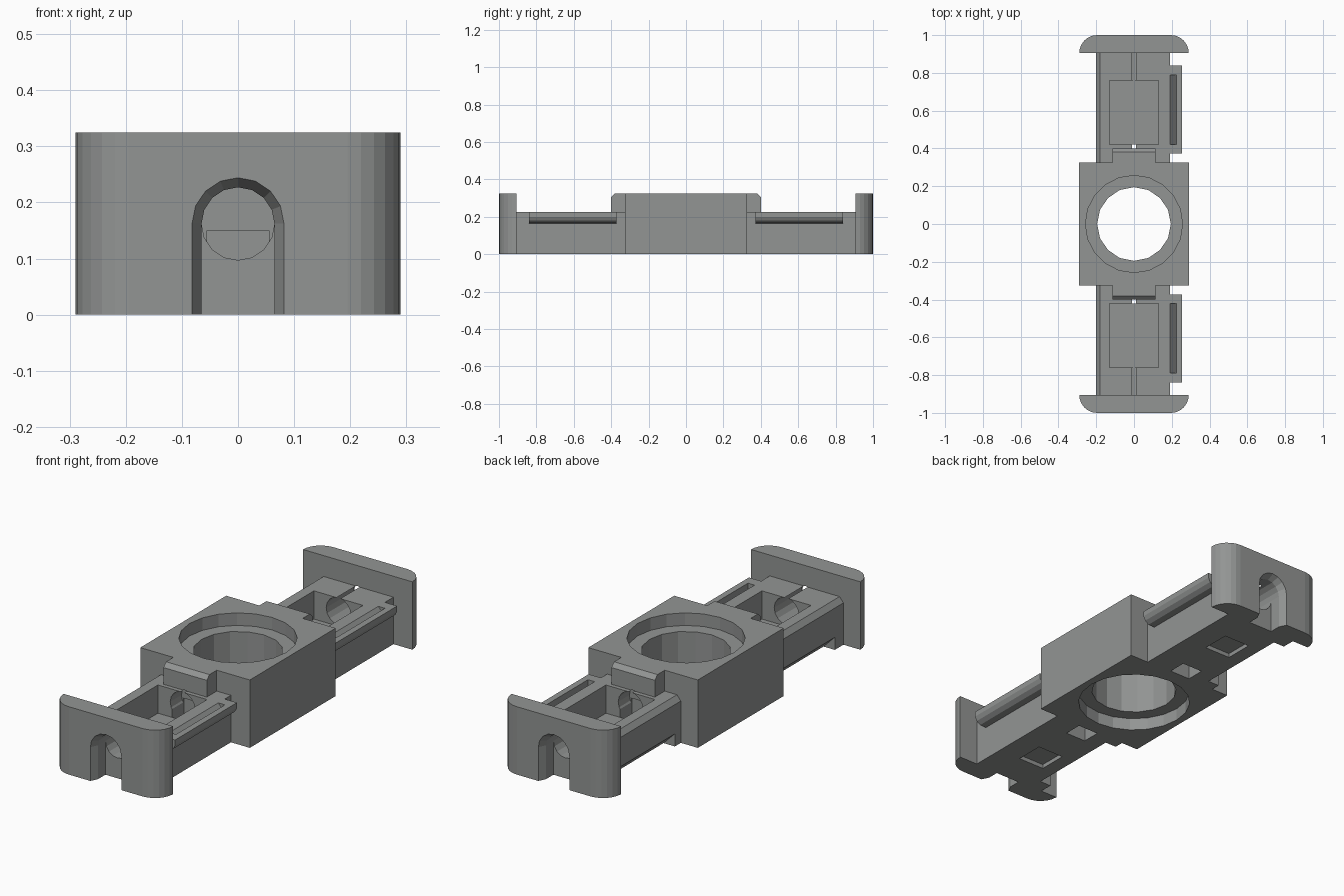
import bpy, bmesh
from math import pi, sin, cos
from mathutils import Vector

old = bpy.data.objects.get("Cube")
if old:
    bpy.data.objects.remove(old, do_unlink=True)

grey = bpy.data.materials.new("mid grey")
grey.use_nodes = True
colour = (0.29, 0.30, 0.295, 1)
grey.diffuse_color = colour
grey.node_tree.nodes["Principled BSDF"].inputs["Base Color"].default_value = colour


def loft(name, rings):
    """Join equal rings of points into a closed solid."""
    bm = bmesh.new()
    rows = [[bm.verts.new(p) for p in ring] for ring in rings]
    bm.faces.new(rows[0])
    bm.faces.new(rows[-1])
    n = len(rows[0])
    for a, b in zip(rows, rows[1:]):
        for i in range(n):
            j = (i + 1) % n
            bm.faces.new((a[i], a[j], b[j], b[i]))
    bmesh.ops.recalc_face_normals(bm, faces=bm.faces)
    mesh = bpy.data.meshes.new(name)
    bm.to_mesh(mesh)
    bm.free()
    mesh.materials.append(grey)
    obj = bpy.data.objects.new(name, mesh)
    bpy.context.collection.objects.link(obj)
    return obj


def prism(name, pts, axis, lo, hi):
    """Extrude a 2D outline along an axis."""
    def place(p, t):
        c = list(p)
        c.insert("xyz".index(axis), t)
        return Vector(c)
    return loft(name, [[place(p, t) for p in pts] for t in (lo, hi)])


def box(name, x0, x1, y0, y1, z0, z1):
    return prism(name, [(x0, y0), (x1, y0), (x1, y1), (x0, y1)], "z", z0, z1)


def circle(r, n, v=0.0):
    return [(r * cos(2 * pi * i / n), v + r * sin(2 * pi * i / n)) for i in range(n)]


def cut(target, *cutters):
    """Subtract each cutter, then discard it."""
    bpy.context.view_layer.objects.active = target
    for c in cutters:
        mod = target.modifiers.new("cut", "BOOLEAN")
        mod.operation = "DIFFERENCE"
        mod.solver = "EXACT"
        mod.object = c
        bpy.ops.object.modifier_apply(modifier=mod.name)
        bpy.data.objects.remove(c, do_unlink=True)


def mirror_y(obj):
    mod = obj.modifiers.new("both ends", "MIRROR")
    mod.use_axis = (False, True, False)
    mod.use_clip = False
    mod.use_mirror_merge = False


H, TOP, AXLE, R = 0.325, 0.225, 0.162, 0.065


def axle_bore():
    return prism("bore", circle(R, 16, AXLE), "y", 0.335, 0.96)


# Central hub with a bore recessed on both faces
hub = box("centre_hub", -0.29, 0.29, -H, H, 0, H)
cut(hub, prism("bore", circle(0.195, 16), "z", -0.1, 0.5),
    prism("upper_recess", circle(0.257, 20), "z", H - 0.06, 0.5),
    prism("lower_recess", circle(0.257, 20), "z", -0.1, 0.06))

# Arm with open tray, axle channel and underside pockets
arm = prism("arm", [(-0.2, 0), (0.19, 0), (0.19, TOP), (-0.18, TOP), (-0.2, 0.2)],
            "y", 0.32, 0.91)
bevel = [(-0.25, -0.05), (-0.09, -0.05), (-0.25, 0.11)]
cut(arm, box("tray", -0.13, 0.13, 0.42, 0.76, 0.09, 0.4), axle_bore(),
    box("hub_pocket", -0.055, 0.055, 0.33, 0.42, -0.1, 0.15),
    box("shallow_pocket", -0.07, 0.07, 0.6, 0.74, -0.1, 0.02),
    prism("clip_relief", bevel, "y", 0.37, 0.84))
mirror_y(arm)

# Chamfered lug between hub and tray
lug = prism("lug", [(0.32, 0.2), (0.4, 0.2), (0.4, 0.305), (0.38, H), (0.32, H)],
            "x", -0.115, 0.115)
cut(lug, axle_bore())
mirror_y(lug)

# End cap with rounded outer corners and an arched slot
corner = [(0.195 + 0.095 * cos(a), 0.905 + 0.095 * sin(a))
          for a in (i * pi / 12 for i in range(7))]
outline = corner + [(-x, y) for x, y in reversed(corner)]
cap = prism("end_cap", outline, "z", 0, H)


def arch(r, y):
    pts = [(r * cos(pi * i / 8), y, AXLE + r * sin(pi * i / 8)) for i in range(9)]
    return pts + [(-r, y, -0.1), (r, y, -0.1)]


cut(cap, loft("slot", [arch(R, 0.85), arch(R, 0.965), arch(0.082, 1.0), arch(0.082, 1.1)]))
mirror_y(cap)

# Side clip rail with rounded underside and a slanted groove
rail = prism("clip_rail", [(0.18, TOP), (0.255, TOP), (0.255, 0.2), (0.245, 0.18),
                           (0.225, 0.166), (0.18, 0.165)], "y", 0.372, 0.84)
cut(rail, prism("groove", [(0.19, TOP), (0.19, 0.3), (0.225, 0.3), (0.225, 0.185)],
                "y", 0.42, 0.79))
mirror_y(rail)
